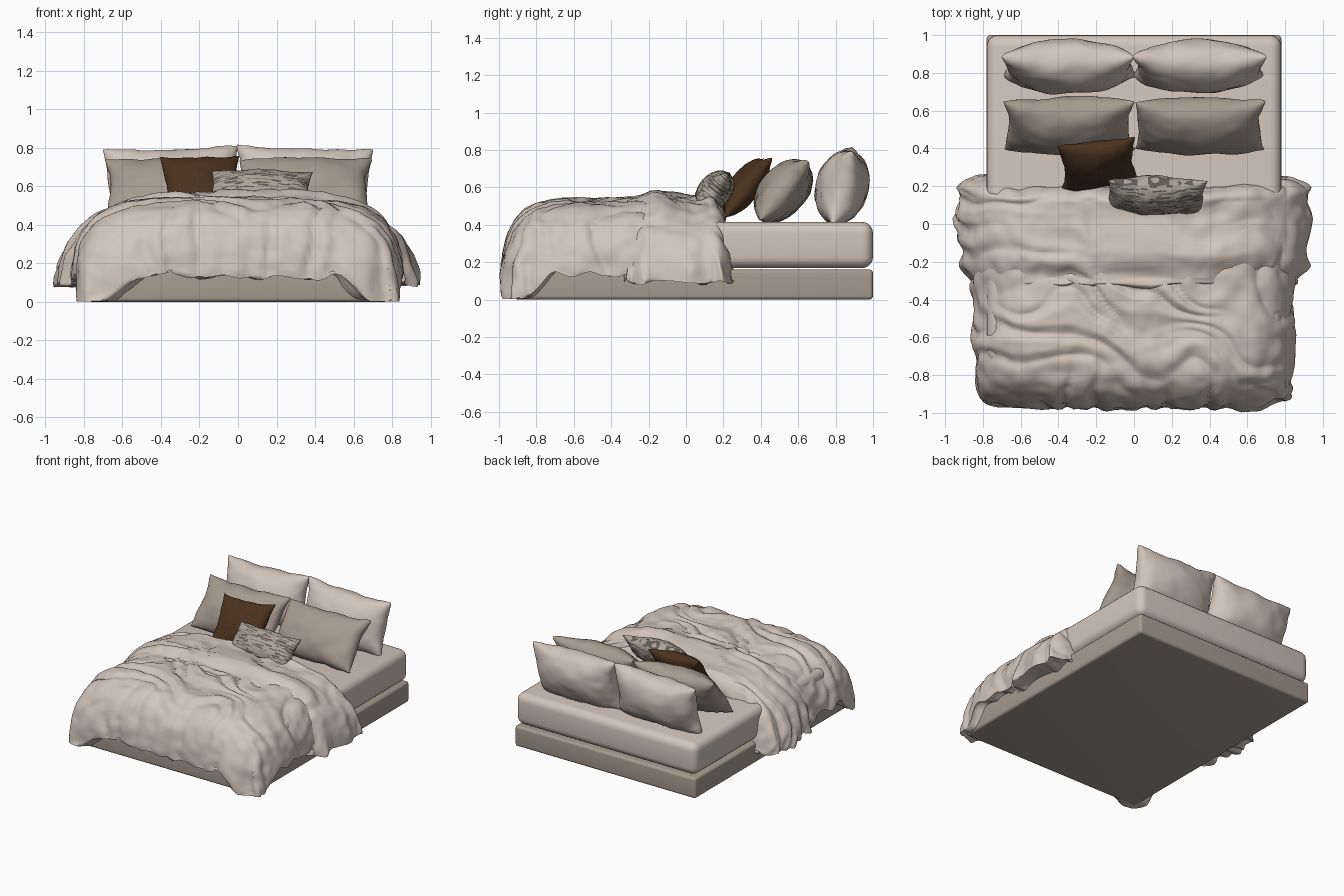
import bpy, bmesh, math
from mathutils import Vector, noise

cube = bpy.data.objects.get("Cube")
if cube:
    bpy.data.objects.remove(cube)


def material(name, rgb):
    m = bpy.data.materials.new(name)
    m.use_nodes = True
    m.diffuse_color = (*rgb, 1)
    m.node_tree.nodes["Principled BSDF"].inputs["Base Color"].default_value = (*rgb, 1)
    return m


LINEN = material("pale linen", (0.64, 0.56, 0.50))
TAUPE = material("taupe fabric", (0.38, 0.33, 0.275))
BROWN = material("dark brown", (0.07, 0.031, 0.013))
WEAVE = material("grey weave", (0.41, 0.37, 0.31))
THREAD = material("dark thread", (0.12, 0.105, 0.085))


def finish(bm, name, mats, angle=60):
    me = bpy.data.meshes.new(name)
    bm.to_mesh(me)
    bm.free()
    for m in mats:
        me.materials.append(m)
    ob = bpy.data.objects.new(name, me)
    bpy.context.collection.objects.link(ob)
    bpy.ops.object.select_all(action='DESELECT')
    ob.select_set(True)
    bpy.context.view_layer.objects.active = ob
    bpy.ops.object.shade_smooth_by_angle(angle=math.radians(angle))
    return ob


def add_grid(bm, fn, nu, nv):
    """Surface of quads from fn(u, v) with u, v in 0..1."""
    rows = [[bm.verts.new(fn(i / nu, j / nv)) for i in range(nu + 1)] for j in range(nv + 1)]
    for a, b in zip(rows, rows[1:]):
        for i in range(nu):
            bm.faces.new((a[i], a[i + 1], b[i + 1], b[i]))


def weld(bm):
    bmesh.ops.remove_doubles(bm, verts=bm.verts, dist=0.0002)
    bmesh.ops.recalc_face_normals(bm, faces=bm.faces)
    bm.normal_update()


def ridge(a, b, c):
    """Narrow creases between soft swells."""
    return min(abs(noise.noise(Vector((a, b, c)))) * 2.5, 1) - 0.5


def rumple(bm, amp, seed):
    """Push the cloth along its normals, with folds running down the drapes."""
    moves = []
    for v in bm.verts:
        p, w = v.co, abs(v.normal.y)
        bend = 0.5 * noise.noise(p * 3)
        across = ridge(p.x * 1.6 + p.z + bend, p.y * 7 + p.x * 2 + bend * 3, seed)
        along = ridge(p.x * 7 + bend * 2, p.z * 1.5, seed + 5)
        fine = noise.noise(p * 13 + Vector((seed, 0, 0)))
        moves.append(v.normal * amp * (across * (1 - w) + along * w + 0.3 * fine))
    for v, d in zip(bm.verts, moves):
        v.co += d
        v.co.z = max(v.co.z, 0.002)


def smooth(a, b, x):
    t = min(max((x - a) / (b - a), 0), 1)
    return t * t * (3 - 2 * t)


def signed_pow(x, p):
    return math.copysign(abs(x) ** p, x)


# Base and mattress: rounded slabs
def slab(name, y0, y1, z0, z1, radius, mat, foot_radius=0):
    bm = bmesh.new()
    bmesh.ops.create_cube(bm, size=1)
    for v in bm.verts:
        v.co = ((v.co.x * 1.56), y0 + (v.co.y + 0.5) * (y1 - y0), z0 + (v.co.z + 0.5) * (z1 - z0))
    if foot_radius:
        foot = [e for e in bm.edges if all(v.co.y < 0 for v in e.verts)
                and abs(e.verts[0].co.z - e.verts[1].co.z) > 0.1]
        bmesh.ops.bevel(bm, geom=foot, offset=foot_radius, segments=6, profile=0.5, affect='EDGES')
    sharp = [e for e in bm.edges if e.calc_face_angle(0) > 0.5]
    bmesh.ops.bevel(bm, geom=sharp, offset=radius, segments=5, profile=0.5, affect='EDGES')
    return finish(bm, name, [mat])


slab("bed_base", -0.92, 1.0, 0.0, 0.16, 0.02, TAUPE)
slab("mattress", -0.85, 1.0, 0.168, 0.415, 0.06, LINEN, 0.2)


# Duvet: soft dome over the foot, with corners reaching the floor
def duvet_point(u, v):
    side, t = divmod(u * 4 % 4, 1)
    a, b = 1, t * 2 - 1
    for _ in range(int(side)):
        a, b = -b, a
    k = (abs(a) ** 10 + abs(b) ** 10) ** -0.1
    a, b = a * k, b * k
    corner = smooth(0.6, 0.85, abs(a)) * smooth(0.5, 0.85, -b)
    hem = 0.13 * (1 - corner) + 0.012 * math.sin(u * 140) * (1 - corner)
    f = math.sin(min(v / 0.94, 1) * math.pi / 2)
    z = hem + (0.53 - hem) * math.sqrt(max(1 - f ** 5.5, 0))
    if v > 0.94:                     # hem turned under
        f -= (v - 0.94) * 2
        z += 0.01
    low = 1 - smooth(hem, 0.35, z)
    f += 0.012 * low * math.sin(u * 95 + 2 * math.sin(u * 31))
    return Vector((0.85 * a * f, -0.4 + 0.575 * b * f, z))


bm = bmesh.new()
add_grid(bm, duvet_point, 260, 80)
weld(bm)
rumple(bm, 0.028, 1.3)
finish(bm, "duvet", [LINEN], 80)


# Turned-back band of the duvet, draping wider at the sides
def band_point(u, v):
    s = u * 2 - 1
    drop = max(-1, min(1, s / 0.95)) * math.pi / 2
    roll = (v * 2 - 1) * math.pi / 2
    puff = max(math.cos(roll), 0) ** (0.25 if v < 0.5 else 0.4)
    head = v * abs(s) ** 2
    width = (0.90 + 0.06 * v) * (0.78 + 0.22 * puff)
    x = width * signed_pow(math.sin(drop), 0.57)
    hem = 0.09 + 0.012 * math.sin(v * 19)
    z = hem + (0.485 - 0.025 * v) * (0.65 + 0.35 * puff) * max(math.cos(drop), 0)
    y = -0.065 + 0.265 * signed_pow(math.sin(roll), 0.7) + 0.06 * head
    if abs(s) > 0.95:                # hem turned under
        x *= 1 - (abs(s) - 0.95) * 3.5
        z += 0.01
    x *= 1 + 0.018 * math.sin(v * 26) * (1 - smooth(0.1, 0.4, z))
    return Vector((x, y, z))


bm = bmesh.new()
add_grid(bm, band_point, 180, 70)
weld(bm)
if sum(f.normal.z for f in bm.faces) < 0:
    bmesh.ops.reverse_faces(bm, faces=bm.faces)
    bm.normal_update()
rumple(bm, 0.026, 4.7)
finish(bm, "duvet_fold", [LINEN], 80)


# Pillows: two puffed faces welded along a pinched seam
def pillow(name, size, loc, tilt, mats, yaw=0, roll=0, pinch=0.1, n=32, seed=0):
    w, t, h = size
    bm = bmesh.new()
    for face in (-1, 1):
        def point(u, v):
            a, b = math.sin((u - 0.5) * math.pi), math.sin((v - 0.5) * math.pi)
            fat = (max(1 - a * a, 0) * max(1 - b * b, 0)) ** 0.46
            return Vector((w / 2 * a * (1 - pinch * (1 - b * b)), face * t / 2 * fat,
                           h / 2 * b * (1 - pinch * (1 - a * a))))
        add_grid(bm, point, n, n)
    weld(bm)
    for v in bm.verts:
        p = v.co + Vector((seed * 3.1, seed, 0))
        v.co += v.normal * 0.012 * noise.noise(p * 7) + v.normal * 0.004 * noise.noise(p * 20)
    if len(mats) > 1:                # broken woven stripes
        for f in bm.faces:
            c = f.calc_center_median()
            row = math.floor(c.z * 200)
            f.material_index = int(noise.noise(Vector((c.x * 12, row * 3.7, 0.4))) > 0.14)
    ob = finish(bm, name, mats, 80)
    ob.location = loc
    ob.rotation_euler = [math.radians(d) for d in (-tilt, roll, yaw)]
    return ob


for side, s in (("left", 1), ("right", -1)):
    pillow("back_pillow_" + side, (0.70, 0.28, 0.41), (s * 0.345, 0.835, 0.60), 14, [LINEN],
           roll=s * 1.5, pinch=0.07, seed=2 + s)
    pillow("middle_pillow_" + side, (0.69, 0.25, 0.40), (s * 0.345, 0.52, 0.58), 39, [TAUPE],
           pinch=0.08, seed=6 + s)

pillow("brown_cushion", (0.42, 0.16, 0.40), (-0.19, 0.315, 0.60), 38, [BROWN], yaw=6, pinch=0.14, seed=9)
pillow("striped_cushion", (0.53, 0.17, 0.26), (0.12, 0.15, 0.575), 38, [WEAVE, THREAD],
       yaw=-1, roll=1, pinch=0.07, n=100, seed=12)
